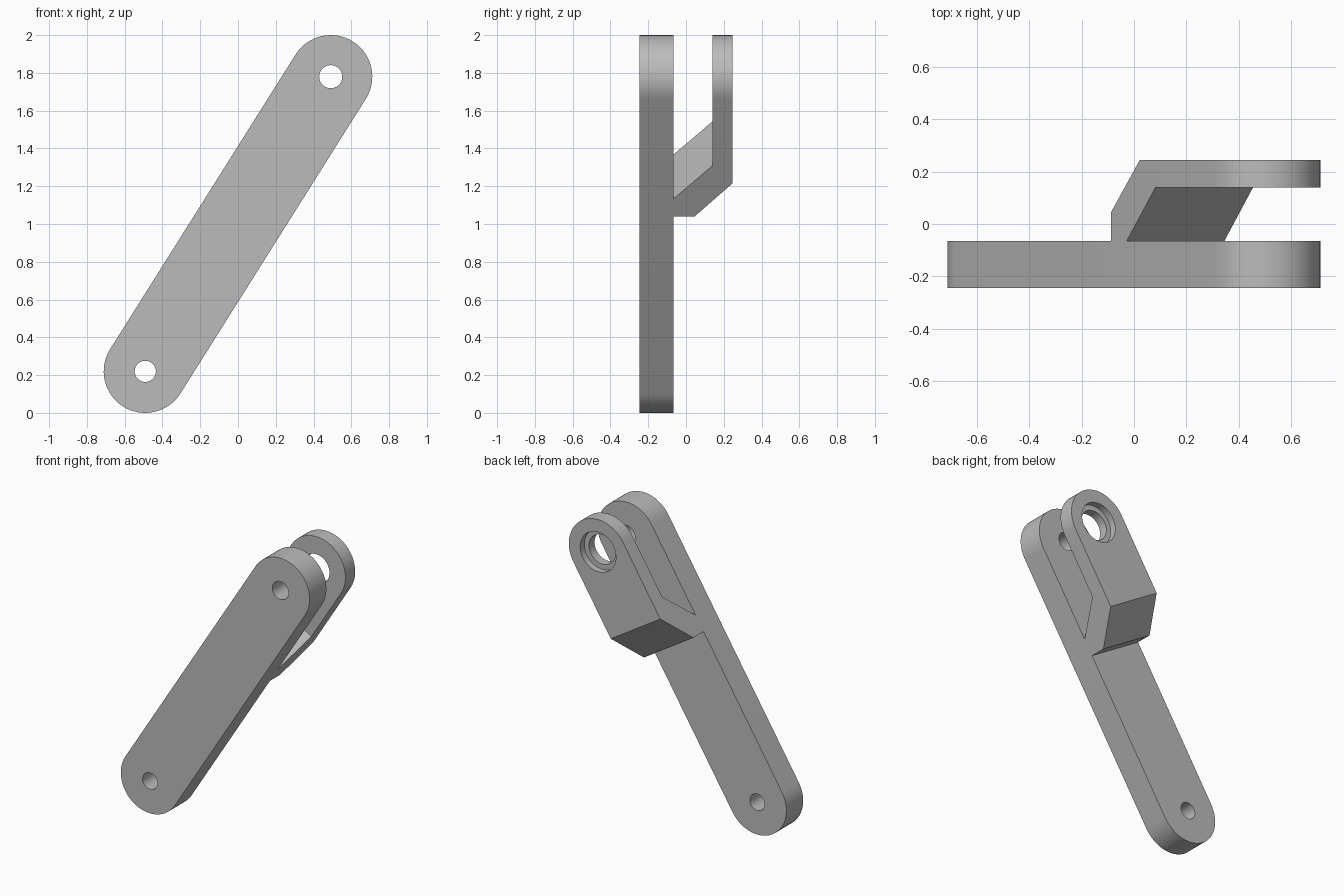
import bpy, bmesh, math
from mathutils import Matrix, Vector

if "Cube" in bpy.data.objects:
    bpy.data.objects.remove(bpy.data.objects["Cube"], do_unlink=True)

# Pivot centres and plate thicknesses
LOW, HIGH = Vector((-0.491, 0, 0.22)), Vector((0.491, 0, 1.78))
RADIUS = 0.22
LENGTH = (HIGH - LOW).length
FRONT, ARM_BACK, FORK_FRONT, FORK_BACK = -0.245, -0.065, 0.14, 0.245
SLOPE = math.atan2(HIGH.z - LOW.z, HIGH.x - LOW.x)
# Local frame: x runs along the arm, y is depth, z is across the arm
FRAME = Matrix.Translation(LOW) @ Matrix.Rotation(-SLOPE, 4, 'Y')

grey = bpy.data.materials.new("plain grey")
grey.use_nodes = True
colour = (0.5, 0.5, 0.5, 1)
grey.diffuse_color = colour
grey.node_tree.nodes["Principled BSDF"].inputs["Base Color"].default_value = colour


def prism(name, points, sweep):
    """Extrude a closed outline of local points along a sweep vector."""
    bm = bmesh.new()
    face = bm.faces.new([bm.verts.new(p) for p in points])
    swept = bmesh.ops.extrude_face_region(bm, geom=[face])["geom"]
    moved = [v for v in swept if isinstance(v, bmesh.types.BMVert)]
    bmesh.ops.translate(bm, verts=moved, vec=sweep)
    bmesh.ops.recalc_face_normals(bm, faces=bm.faces)
    mesh = bpy.data.meshes.new(name)
    bm.to_mesh(mesh)
    bm.free()
    mesh.materials.append(grey)
    obj = bpy.data.objects.new(name, mesh)
    bpy.context.collection.objects.link(obj)
    obj.matrix_world = FRAME
    return obj


def arc(centre, radius, y, start, end, steps):
    angles = [start + (end - start) * i / steps for i in range(steps + 1)]
    return [(centre + radius * math.cos(a), y, radius * math.sin(a)) for a in angles]


def slot(name, y0, y1):
    """Bar with two round ends."""
    half = math.pi / 2
    outline = arc(LENGTH, RADIUS, y0, -half, half, 32) + arc(0, RADIUS, y0, half, 3 * half, 32)
    return prism(name, outline, (0, y1 - y0, 0))


def pin(centre, radius, y0, y1):
    outline = arc(centre, radius, y0, 0, 2 * math.pi, 48)[:-1]
    return prism("hole_cutter", outline, (0, y1 - y0, 0))


def combine(obj, tool, operation):
    """Apply a boolean and remove its tool."""
    tool.hide_render = True
    bpy.context.view_layer.objects.active = obj
    mod = obj.modifiers.new("cut", 'BOOLEAN')
    mod.operation, mod.solver, mod.object = operation, 'EXACT', tool
    bpy.ops.object.modifier_apply(modifier=mod.name)
    bpy.data.objects.remove(tool, do_unlink=True)


# Long flat arm with a small hole at each end
arm = slot("arm", FRONT, ARM_BACK)
combine(arm, pin(0, 0.056, -0.4, 0.1), 'DIFFERENCE')
combine(arm, pin(LENGTH, 0.061, -0.4, 0.1), 'DIFFERENCE')

# Cranked fork plate: side profile swept across, then rounded at its end
tip = LENGTH + 0.3
profile = [(1.107, ARM_BACK), (1.107, 0.045), (1.313, FORK_BACK), (tip, FORK_BACK),
           (tip, FORK_FRONT), (1.425, FORK_FRONT), (1.219, ARM_BACK)]
fork = prism("fork_plate", [(s, y, -RADIUS - 0.05) for s, y in profile],
             (0, 0, 2 * RADIUS + 0.1))
combine(fork, slot("rounding_cutter", -0.4, 0.4), 'INTERSECT')

# Stepped hole: through bore and wider recess on the back
combine(fork, pin(LENGTH, 0.1, 0.1, 0.4), 'DIFFERENCE')
combine(fork, pin(LENGTH, 0.135, FORK_BACK - 0.045, 0.4), 'DIFFERENCE')

# Smooth the round surfaces, keep edges crisp
bpy.ops.object.select_all(action='DESELECT')
for obj in (arm, fork):
    obj.select_set(True)
bpy.context.view_layer.objects.active = arm
bpy.ops.object.shade_smooth_by_angle(angle=math.radians(25))
